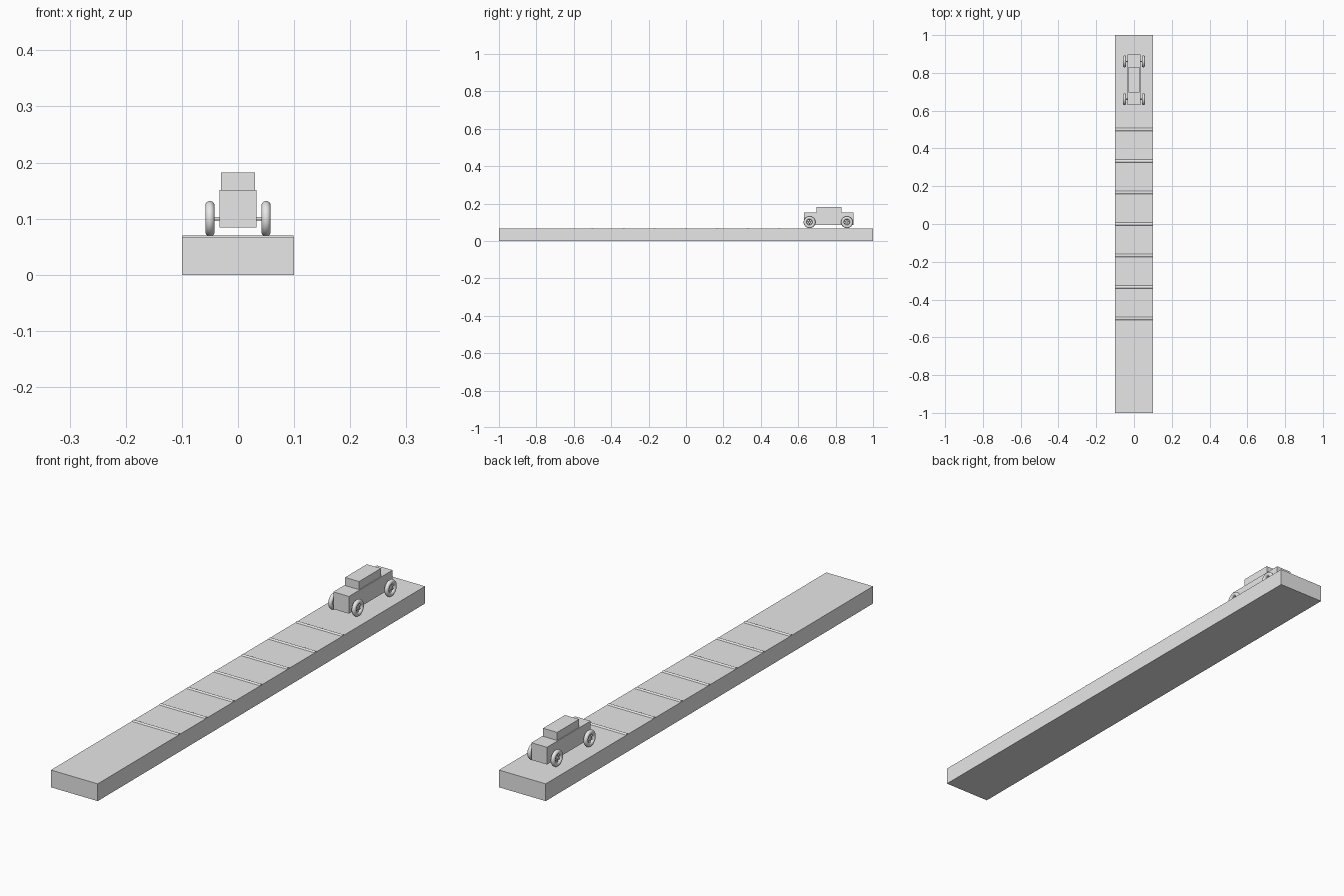
import bpy, math

if "Cube" in bpy.data.objects:
    bpy.data.objects.remove(bpy.data.objects["Cube"])

grey = bpy.data.materials.new("plain grey")
grey.diffuse_color = (0.8, 0.8, 0.8, 1)
grey.use_nodes = True
grey.node_tree.nodes["Principled BSDF"].inputs["Base Color"].default_value = grey.diffuse_color


def finish(name, smooth=False):
    o = bpy.context.object
    o.name = name
    o.data.materials.append(grey)
    if smooth:
        bpy.ops.object.shade_smooth_by_angle(angle=math.radians(40))
    return o


def box(name, loc, size, rot=(0, 0, 0)):
    bpy.ops.mesh.primitive_cube_add(size=1, location=loc, rotation=rot)
    o = finish(name)
    o.scale = size
    return o


def rod_x(name, loc, radius, length, sides=32):
    # cylinder lying along x
    bpy.ops.mesh.primitive_cylinder_add(vertices=sides, radius=radius, depth=length,
                                        location=loc, rotation=(0, math.pi / 2, 0))
    return finish(name, True)


# track with seven low speed bumps
DECK = 0.0667
box("track", (0, 0, DECK / 2), (0.2, 2, DECK))
for i in range(-3, 4):
    rod_x("speed_bump", (0, i / 6, 0.06), 0.01, 0.197)

# car body and cabin
CY, WZ = 0.7635, 0.1
box("car_body", (0, CY, 0.1175), (0.0667, 0.2667, 0.0667))
box("car_cabin", (0, CY, 0.1505), (0.06, 0.1333, 0.0633))

# axles, tyres, hubs and spokes
for y in (CY - 0.1, CY + 0.1):
    y -= 0.003
    rod_x("axle", (0, y, WZ), 0.003, 0.1, 16)
    for s in (-1, 1):
        x = s * 0.05
        bpy.ops.mesh.primitive_torus_add(major_segments=48, minor_segments=16,
                                         major_radius=0.0233, minor_radius=0.0083,
                                         location=(x, y, WZ), rotation=(0, math.pi / 2, 0))
        finish("tyre", True)
        rod_x("hub", (x, y, WZ), 0.0065, 0.012, 24)
        for k in range(3):
            box("spoke", (x, y, WZ), (0.005, 0.004, 0.042), (k * math.pi / 3, 0, 0))
